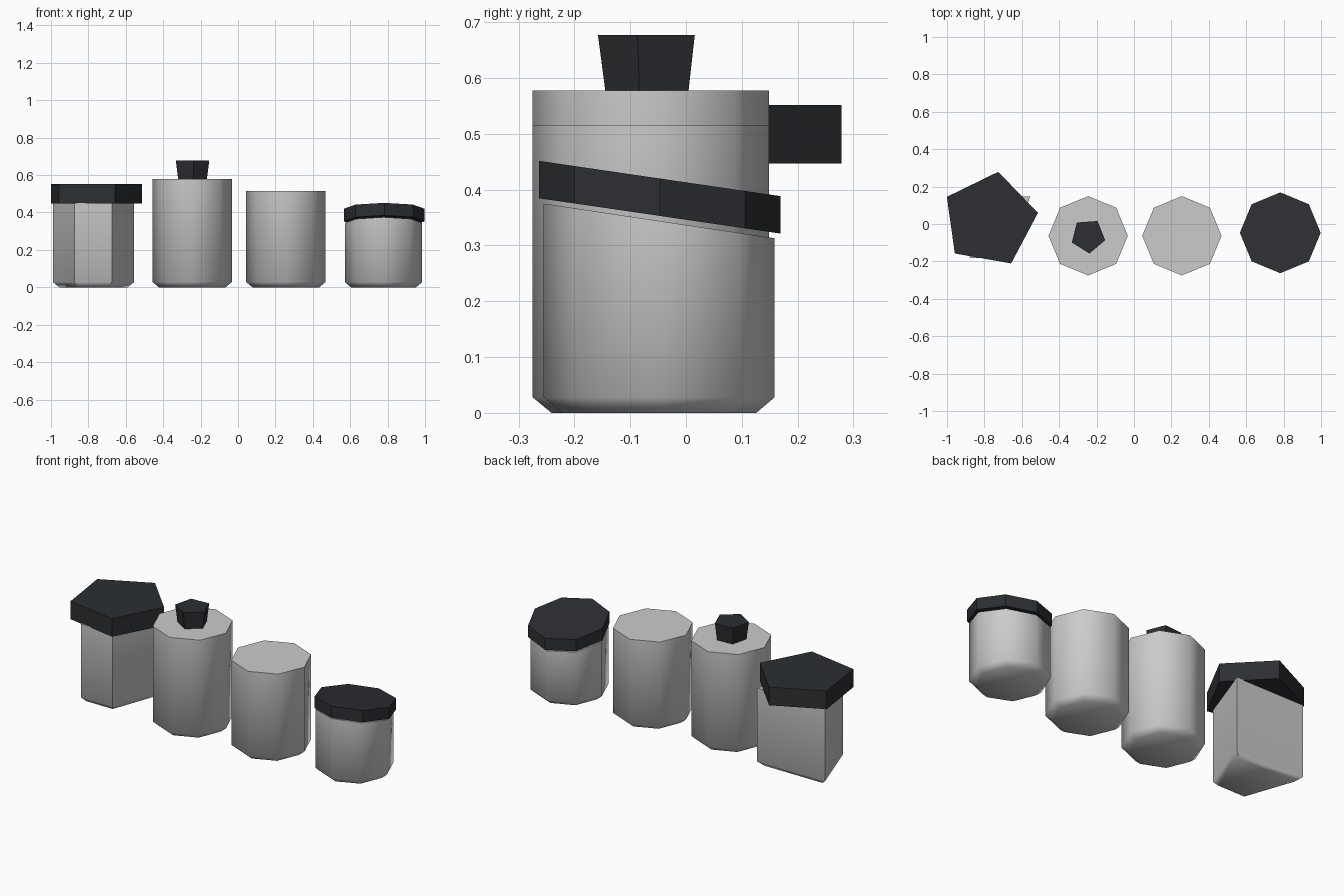
import bpy
import bmesh
from math import cos, sin, tau, radians

if "Cube" in bpy.data.objects:
    bpy.data.objects.remove(bpy.data.objects["Cube"])

dark = bpy.data.materials.new("dark_lid")
dark.diffuse_color = (0.025, 0.028, 0.032, 1)
dark.use_nodes = True
dark.node_tree.nodes["Principled BSDF"].inputs["Base Color"].default_value = dark.diffuse_color


def ngon(cx, cy, r, sides, turn=0):
    return [(cx + r * cos(tau * i / sides + radians(turn)),
             cy + r * sin(tau * i / sides + radians(turn))) for i in range(sides)]


def prism(name, outline, levels, mat=None, slope=0, smooth=False):
    """Stack scaled copies of an outline; levels are (z, scale).
    slope tilts the upper levels along y (z shear); levels at or near the ground stay flat."""
    n = len(outline)
    cx = (min(p[0] for p in outline) + max(p[0] for p in outline)) / 2
    cy = (min(p[1] for p in outline) + max(p[1] for p in outline)) / 2
    if n == 5:
        cx, cy = sum(p[0] for p in outline) / n, sum(p[1] for p in outline) / n
    bm = bmesh.new()
    rings = []
    for z, s in levels:
        k = slope if z > 0.1 else 0
        rings.append([bm.verts.new((cx + (x - cx) * s, cy + (y - cy) * s,
                                    z + k * (y - cy) * s)) for x, y in outline])
    for a, b in zip(rings, rings[1:]):
        for i in range(n):
            j = (i + 1) % n
            bm.faces.new((a[i], a[j], b[j], b[i]))
    bm.faces.new(rings[0])
    bm.faces.new(rings[-1])
    bmesh.ops.recalc_face_normals(bm, faces=bm.faces)
    me = bpy.data.meshes.new(name)
    bm.to_mesh(me)
    bm.free()
    ob = bpy.data.objects.new(name, me)
    bpy.context.collection.objects.link(ob)
    if mat:
        me.materials.append(mat)
    if smooth:
        bpy.ops.object.select_all(action='DESELECT')
        ob.select_set(True)
        bpy.context.view_layer.objects.active = ob
        bpy.ops.object.shade_smooth_by_angle(angle=radians(50))
    return ob


def jar(name, outline, height, slope=0):
    # body with a small chamfer at the foot
    return prism(name, outline, [(0, 0.84), (0.028, 1), (height, 1)], slope=slope, smooth=True)


# four-sided jar with an overhanging pentagonal lid
jar("wedge_jar", [(-0.99, 0.147), (-0.875, -0.183), (-0.675, -0.183), (-0.555, 0.147)], 0.452)
prism("pentagon_lid", ngon(-0.771, 0.023, 0.26, 5, 8), [(0.447, 1), (0.552, 1)], dark)

# tall jar with a flared knob
jar("tall_jar", ngon(-0.245, -0.063, 0.212, 8), 0.578)
prism("knob", ngon(-0.245, -0.064, 0.094, 5, -14), [(0.577, 0.86), (0.677, 1)], dark)

# plain open-topped jar shape
jar("plain_jar", ngon(0.256, -0.063, 0.212, 8), 0.516)

# short jar with a slanted octagonal lid
jar("short_jar", ngon(0.778, -0.048, 0.207, 8), 0.344, slope=-0.15)
prism("slanted_lid", ngon(0.782, -0.047, 0.216, 8), [(0.353, 1), (0.42, 1)], dark, slope=-0.146)
